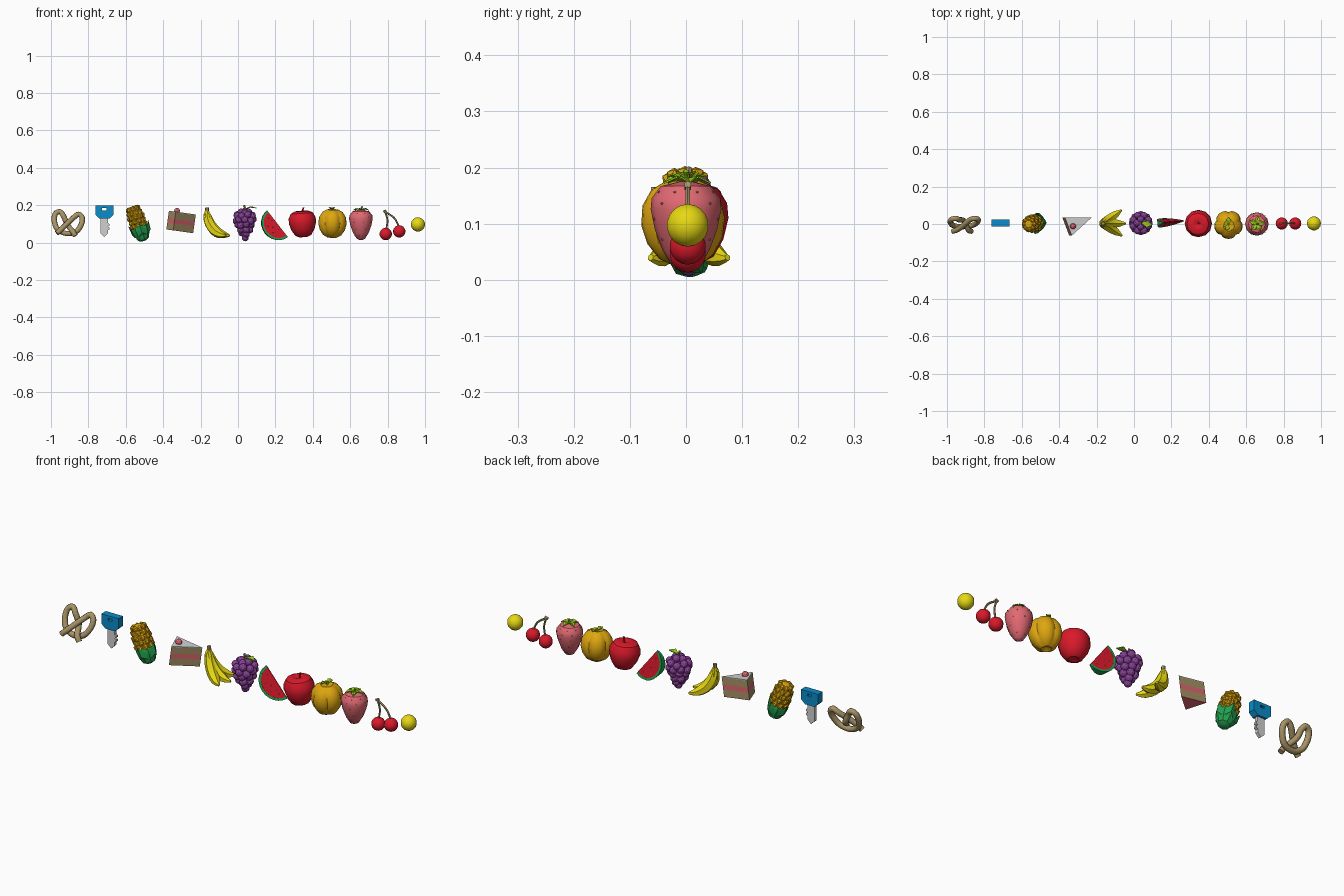
import bpy, bmesh, math
from mathutils import Vector, Matrix

if "Cube" in bpy.data.objects:
    bpy.data.objects.remove(bpy.data.objects["Cube"])

def lin(c):
    c /= 255
    return c / 12.92 if c <= 0.04045 else ((c + 0.055) / 1.055) ** 2.4

M = {}
for n, c in dict(tan=(168, 148, 102), blue=(10, 140, 202), light_grey=(208, 208, 210),
                 gold=(222, 166, 15), green=(35, 160, 80), pink=(226, 105, 115),
                 yellow=(236, 221, 20), purple=(138, 66, 152), red=(218, 25, 42),
                 lime=(150, 205, 25)).items():
    M[n] = bpy.data.materials.new(n)
    M[n].diffuse_color = (*[lin(v) for v in c], 1)

def add(name, verts, faces, mats, loc=(0, 0, 0), rot=(0, 0, 0), smooth=0):
    me = bpy.data.meshes.new(name)
    me.from_pydata([tuple(v) for v in verts], [], faces)
    bm = bmesh.new()
    bm.from_mesh(me)
    bmesh.ops.recalc_face_normals(bm, faces=bm.faces)
    bm.to_mesh(me)
    bm.free()
    me.materials.append(M[mats])
    ob = bpy.data.objects.new(name, me)
    bpy.context.collection.objects.link(ob)
    ob.location = loc
    ob.rotation_euler = [math.radians(a) for a in rot]
    if smooth:
        me.shade_smooth()
        me.set_sharp_from_angle(angle=math.radians(smooth))
    return ob

def skin(rings):
    """Join equal-sized rings into a capped solid."""
    n = len(rings[0])
    verts = [v for r in rings for v in r]
    faces = [(i * n + j, i * n + (j + 1) % n, (i + 1) * n + (j + 1) % n, (i + 1) * n + j)
             for i in range(len(rings) - 1) for j in range(n)]
    k = (len(rings) - 1) * n
    return verts, faces + [tuple(range(n)), tuple(range(k, k + n))]

def lathe(name, prof, mat, loc, seg=12, rot=(0, 0, 0), lobe=lambda a: 1, smooth=34):
    A = [2 * math.pi * j / seg for j in range(seg)]
    rings = [[(r * lobe(a) * math.cos(a), r * lobe(a) * math.sin(a), z) for a in A] for r, z in prof]
    return add(name, *skin(rings), mat, loc, rot, smooth)

def prism(name, outline, depth, mat, loc, rot=(0, 0, 0)):
    """Extrude an x-z outline along y."""
    return add(name, *skin([[(x, y, z) for x, z in outline] for y in (-depth / 2, depth / 2)]), mat, loc, rot)

def tube(name, pts, mat, loc=(0, 0, 0), rot=(0, 0, 0), sides=8, steps=4, smooth=50):
    """Smooth tube through points (x, y, z, radius)."""
    P = [Vector(p) for p in pts]
    P = [2 * P[0] - P[1]] + P + [2 * P[-1] - P[-2]]
    Q = []
    for i in range(1, len(P) - 2):
        a, b, c, d = P[i - 1:i + 3]
        for s in range(steps):
            t = s / steps
            Q.append(0.5 * (2 * b + (c - a) * t + (2 * a - 5 * b + 4 * c - d) * t * t + (3 * b - a - 3 * c + d) * t ** 3))
    Q.append(P[-2])
    rings = []
    for i, q in enumerate(Q):
        t = (Q[min(i + 1, len(Q) - 1)] - Q[max(i - 1, 0)]).to_3d().normalized()
        u = t.cross(Vector((0, 1, 0))).normalized()
        v = t.cross(u)
        rings.append([q.to_3d() + q.w * (u * math.cos(k) + v * math.sin(k))
                      for k in (2 * math.pi * j / sides for j in range(sides))])
    return add(name, *skin(rings), mat, loc, rot, smooth)

def balls(name, centres, r, mat, loc=(0, 0, 0), rot=(0, 0, 0), sub=2):
    bm = bmesh.new()
    for c in centres:
        bmesh.ops.create_icosphere(bm, subdivisions=sub, radius=r, matrix=Matrix.Translation(c))
    bm.verts.index_update()
    v, f = [x.co.copy() for x in bm.verts], [[y.index for y in x.verts] for x in bm.faces]
    bm.free()
    return add(name, v, f, mat, loc, rot)

def globe(name, r, mat, loc):
    return lathe(name, [(max(r * math.sin(math.pi * i / 9), 0.0005), -r * math.cos(math.pi * i / 9))
                        for i in range(10)], mat, loc, 14)

def leaves(name, angles, length, width, rise, drop, mat, loc):
    """Folded pointed leaves around a centre."""
    V, F = [], []
    for a in angles:
        R, k = Matrix.Rotation(math.radians(a), 3, 'Z'), len(V)
        V += [R @ Vector(p) for p in ((0, 0, 0), (length * .55, width, rise), (length, 0, drop),
                                      (length * .55, -width, rise), (length * .5, 0, rise - .004))]
        F += [(k, k + 4, k + 1), (k + 1, k + 4, k + 2), (k, k + 3, k + 4), (k + 3, k + 2, k + 4)]
    ob = add(name, V, F, mat, loc)
    ob.modifiers.new("thickness", 'SOLIDIFY').thickness = 0.003

# Pretzel: one strand mirrored, leaning backwards
half = [(-.05, -.02, -.07), (-.03, -.022, -.045), (0, -.013, 0), (.028, 0, .042), (.05, 0, .064),
        (.072, 0, .048), (.073, 0, .008), (.05, 0, -.038)]
other = [(-x, y + (.026 if i == 2 else 0), z) for i, (x, y, z) in enumerate(half)]
tube("pretzel", [(*p, .0145) for p in half + [(0, 0, -.056)] + other[::-1]], "tan",
     (-.911, .006, .1), (-22, 8, 0))

# Key: head with a hole, toothed blade
head = prism("key_head", [(-.048, .07), (.048, .07), (.048, .02), (.026, 0), (-.026, 0), (-.048, .02)],
             .036, "blue", (-.714, .005, .128))
cut = prism("key_hole_cutter", [(-.012, .045), (.012, .045), (.012, .056), (-.012, .056)], .2, "blue", (-.714, 0, .128))
cut.hide_render = True
cut.hide_viewport = True
b = head.modifiers.new("hole", 'BOOLEAN')
b.operation, b.object, b.solver = 'DIFFERENCE', cut, 'EXACT'
prism("key_blade", [(-.02, .135), (.02, .135), (.02, .105), (.026, .10), (.026, .09), (.018, .085), (.026, .08),
                    (.026, .07), (.018, .065), (.018, .048), (0, .03), (-.02, .048)], .016, "light_grey", (-.714, .005, 0))

# Corn: kernels on a core, wrapped in a husk
corn_loc, corn_rot = (-.535, .003, .104), (3, -19, 0)
lathe("corn_core", [(.036, -.03), (.042, .0), (.042, .05), (.032, .082), (.014, .094)], "gold", corn_loc, 10, corn_rot)
kern = []
for i in range(5):
    z = -.012 + i * .023
    r = .037 * math.sqrt(max(0, 1 - max(0, (z - .02) / .088) ** 2))
    kern += [Vector((r * math.cos(a), r * math.sin(a), z))
             for a in ((j + i % 2 * .5) * math.tau / 8 for j in range(8))]
balls("corn_kernels", kern, .0155, "gold", corn_loc, corn_rot, 1)
lathe("corn_husk", [(.014, -.1), (.03, -.092), (.044, -.062), (.049, -.03), (.046, -.018), (.036, -.024)],
      "green", corn_loc, 9, corn_rot)
for a in (0, 75, 160, 275):
    R = Matrix.Rotation(math.radians(a), 3, 'Z')
    pts = [R @ Vector(p) for p in ((.036, -.022, -.07), (.036, .022, -.07), (.044, .02, -.03), (.058, 0, .0),
                                   (.044, -.02, -.03), (.054, 0, -.052))]
    add("husk_leaf", pts, [(5, 0, 1), (5, 1, 2), (5, 2, 3), (5, 3, 4), (5, 4, 0), (0, 1, 2, 3, 4)], "green", corn_loc, corn_rot)

# Cake slice: stacked wedge layers
tri = [(-.072, .035), (.073, .035), (-.035, -.062)]
for name, mat, z0, z1 in (("cake_base", "pink", -.05, -.047), ("cake_lower", "tan", -.047, -.012),
                          ("cake_filling", "pink", -.012, .012), ("cake_upper", "tan", .012, .047),
                          ("cake_icing", "light_grey", .047, .051)):
    add(name, *skin([[(x, y, z) for x, y in tri] for z in (z0, z1)]), mat, (-.305, 0, .11), (0, 8, 0))
balls("cake_berry", [Vector((-.326, -.012, .17))], .016, "pink")

# Bananas: fanned around a shared stem
for a in (-33, 0, 36):
    tube("banana", [(0, 0, .082, .008), (.0, 0, .066, .01), (.0, 0, .042, .021), (.014, 0, 0, .027),
                    (.044, 0, -.039, .027), (.082, 0, -.06, .021), (.111, 0, -.065, .01), (.121, 0, -.064, .006)],
         "yellow", (-.165, .003, .104), (0, 0, a), 6, 2, 25)
tube("banana_stem", [(0, 0, .165, .011), (0, 0, .187, .01)], "tan", (-.165, .003, 0), (0, 0, 0), 6, 1)

# Grapes: tapering rings of balls
gr = []
for i, (z, r, n) in enumerate(((.163, .02, 4), (.145, .044, 8), (.12, .045, 8), (.096, .037, 7),
                               (.072, .027, 5), (.048, .016, 3), (.028, .003, 1))):
    gr += [Vector((r * math.cos(a), r * math.sin(a), z + .005 * math.sin(5 * a + i)))
           for a in ((j + i * .5) * math.tau / n for j in range(n))]
balls("grapes", gr, .0195, "purple", (.036, .005, 0))
tube("grape_stem", [(.036, .005, .16, .005), (.038, .005, .18, .005), (.032, .005, .2, .006)], "tan", sides=6)
leaves("grape_leaf", (-8,), .064, .018, .012, .004, "lime", (.036, .005, .182))

# Watermelon: half-disc wedge, sharp along the straight edge
melon_loc, melon_rot = (.211, .012, .101), (0, 52, 5)
def wedge(name, r0, r1, mat, t=.023):
    R, n = .09, 12
    A = [math.pi * i / n for i in range(n + 1)]
    def row(r, s):
        return [(r * math.cos(a), s * (.002 + (t - .002) * r * math.sin(a) / R), -r * math.sin(a) * .92) for a in A]
    o1, o2 = row(r1, -1), row(r1, 1)
    i1, i2 = (row(r0, -1), row(r0, 1)) if r0 else ([], [])
    return add(name, *skin([o1 + i1[::-1], o2 + i2[::-1]]), mat, melon_loc, melon_rot)
wedge("melon_flesh", 0, .079, "red")
wedge("melon_rind", .079, .091, "green", .024)
seeds = [Vector((r * math.cos(a), s * (.002 + .021 * r * math.sin(a) / .09), -r * math.sin(a) * .92))
         for s in (-1, 1) for r, n in ((.035, 3), (.058, 4)) for a in (math.pi * (i + .5) / n for i in range(n))]
balls("melon_seeds", seeds, .0025, "tan", melon_loc, melon_rot, 1)

# Apple
lathe("apple", [(.006, -.066), (.024, -.071), (.043, -.062), (.062, -.032), (.073, .005), (.072, .032),
                (.058, .058), (.035, .068), (.016, .065), (.004, .058)], "red", (.345, .003, .101), 12, (3, -4, 0))
tube("apple_stem", [(.345, .003, .15, .004), (.346, .003, .17, .004), (.35, .003, .188, .005)], "red", sides=6)

# Orange fruit: rounded lobes with creases
lathe("lobed_fruit", [(.006, -.066), (.025, -.076), (.05, -.062), (.069, -.033), (.077, .0), (.072, .035),
                      (.054, .062), (.03, .074), (.008, .068)], "gold", (.505, -.003, .103), 30, (5, 0, 18),
      lambda a: .87 + .13 * abs(math.sin(2.5 * a)) ** .5)
tube("lobed_fruit_stem", [(.505, 0, .162, .006), (.503, 0, .188, .006)], "lime", sides=6)
leaves("lobed_fruit_leaf", (90, 250), .036, .014, .014, .01, "lime", (.505, 0, .176))

# Strawberry with pips and a leafy cap
prof = [(.006, -.088), (.022, -.08), (.042, -.048), (.056, -.01), (.063, .025), (.061, .045), (.045, .066), (.012, .074)]
lathe("strawberry", prof, "pink", (.657, 0, .101), 12)
pips = []
for i in range(1, 6):
    (r0, z0), (r1, z1) = prof[i], prof[i + 1]
    n = 4 + i if i < 5 else 8
    pips += [Vector(((r0 + r1) / 2 * .98 * math.cos(a), (r0 + r1) / 2 * .98 * math.sin(a), (z0 + z1) / 2))
             for a in ((j + i % 2 * .5) * math.tau / n for j in range(n))]
balls("strawberry_pips", pips, .0024, "tan", (.657, 0, .101), sub=1)
leaves("strawberry_cap", range(10, 370, 72), .045, .014, .011, .0, "lime", (.657, 0, .174))
tube("strawberry_stem", [(.657, 0, .172, .005), (.659, 0, .184, .004), (.665, 0, .194, .005)], "lime", sides=6)

# Cherries on joined stems
for n, x, z, pts in (("left", .79, .046, [(.787, .165), (.799, .12), (.793, .072)]),
                     ("right", .862, .06, [(.787, .165), (.835, .132), (.861, .086)])):
    globe("cherry_" + n, .033, "red", (x, .003, z))
    tube("cherry_stem_" + n, [(a, .003, c, .005) for a, c in pts], "tan", sides=6)
tube("cherry_stem_joint", [(.778, .003, .164, .007), (.793, .003, .17, .007)], "tan", sides=6, steps=1)

# Yellow ball
globe("yellow_ball", .038, "yellow", (.962, .003, .097))

for m in bpy.data.materials:
    if m.users and not m.is_grease_pencil:
        m.use_nodes = True
        m.node_tree.nodes["Principled BSDF"].inputs["Base Color"].default_value = m.diffuse_color
